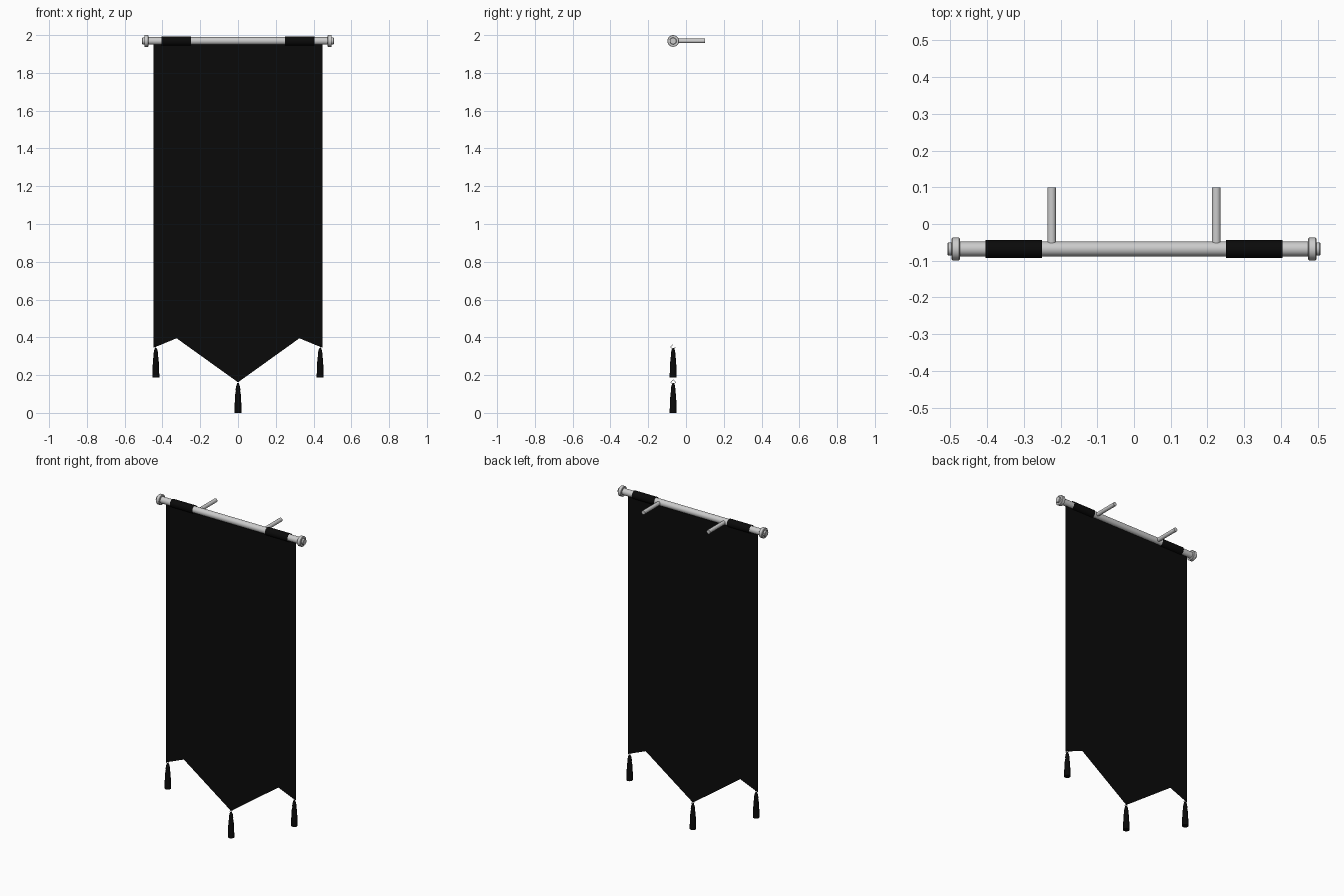
import bpy, bmesh, math
from mathutils import Matrix, Vector

if "Cube" in bpy.data.objects:
    bpy.data.objects.remove(bpy.data.objects["Cube"])

Y, Z = -0.068, 1.969          # rod axis

black = bpy.data.materials.new("black_cloth")
black.diffuse_color = (0.003, 0.003, 0.003, 1)
black.use_nodes = True
black.node_tree.nodes["Principled BSDF"].inputs["Base Color"].default_value = black.diffuse_color


def finish(name, bm, mat=None, smooth=True):
    me = bpy.data.meshes.new(name)
    bmesh.ops.recalc_face_normals(bm, faces=bm.faces)
    bm.to_mesh(me)
    bm.free()
    ob = bpy.data.objects.new(name, me)
    bpy.context.collection.objects.link(ob)
    if mat:
        me.materials.append(mat)
    if smooth:
        bpy.ops.object.select_all(action='DESELECT')
        ob.select_set(True)
        bpy.context.view_layer.objects.active = ob
        bpy.ops.object.shade_smooth_by_angle(angle=math.radians(40))
    return ob


def lathe(name, profile, origin, axis, sides=16, mat=None, caps=True):
    """Rings of (distance along axis, radius) swept round the axis."""
    bm = bmesh.new()
    turn = Vector((0, 0, 1)).rotation_difference(Vector(axis)).to_matrix().to_4x4()
    m = Matrix.Translation(origin) @ turn
    rings = []
    for d, r in profile:
        rings.append([bm.verts.new(m @ Vector((r * math.cos(2 * math.pi * i / sides),
                                               r * math.sin(2 * math.pi * i / sides), d)))
                      for i in range(sides)])
    for a, b in zip(rings, rings[1:]):
        for i in range(sides):
            j = (i + 1) % sides
            bm.faces.new((a[i], a[j], b[j], b[i]))
    if caps:
        bm.faces.new(rings[0])
        bm.faces.new(rings[-1])
    return finish(name, bm, mat)


# Horizontal rod
lathe("rod", [(-0.478, 0.02), (0.478, 0.02)], (0, Y, Z), (1, 0, 0), 24)

for s, side in ((-1, "left"), (1, "right")):
    # Stepped end cap with a wide collar
    lathe("end_cap_" + side,
          [(0.474, 0.029), (0.476, 0.031), (0.494, 0.031), (0.496, 0.029),
           (0.496, 0.018), (0.505, 0.018), (0.507, 0.016)],
          (0, Y, Z), (s, 0, 0), 24)
    # Wall bracket peg
    lathe("bracket_" + side, [(0, 0.012), (0.1 - Y, 0.012)],
          (s * 0.224, Y, Z), (0, 1, 0), 16)
    # Cloth loop round the rod
    lathe("loop_" + side, [(0.25, 0.0243), (0.404, 0.0243)],
          (0, Y, Z), (s, 0, 0), 24, black, caps=False)

# Banner cloth: a single sheet with a pointed lower edge
bm = bmesh.new()
half = [(0.447, 1.953), (0.447, 0.345), (0.325, 0.395)]
outline = [(0, 1.953)] + half + [(0, 0.162)]
for s in (-1, 1):
    bm.faces.new([bm.verts.new((s * x, Y, z)) for x, z in outline])
bmesh.ops.remove_doubles(bm, verts=bm.verts, dist=1e-5)
finish("banner_cloth", bm, black, smooth=False)

# Tassels hung from small rings at the three points
for name, x, z in (("left", -0.435, 0.187), ("middle", 0, 0), ("right", 0.435, 0.187)):
    lathe("tassel_" + name,
          [(0, 0.0185), (0.05, 0.0175), (0.10, 0.0145), (0.115, 0.0115),
           (0.125, 0.0125), (0.145, 0.009), (0.157, 0.004)],
          (x, Y, z), (0, 0, 1), 12, black)
    bpy.ops.mesh.primitive_torus_add(major_radius=0.0135, minor_radius=0.0012,
                                     major_segments=4, minor_segments=4,
                                     location=(x, Y, z + 0.162),
                                     rotation=(0, math.pi / 2, 0))
    ring = bpy.context.object
    ring.name = "tassel_ring_" + name
    ring.data.materials.append(black)
